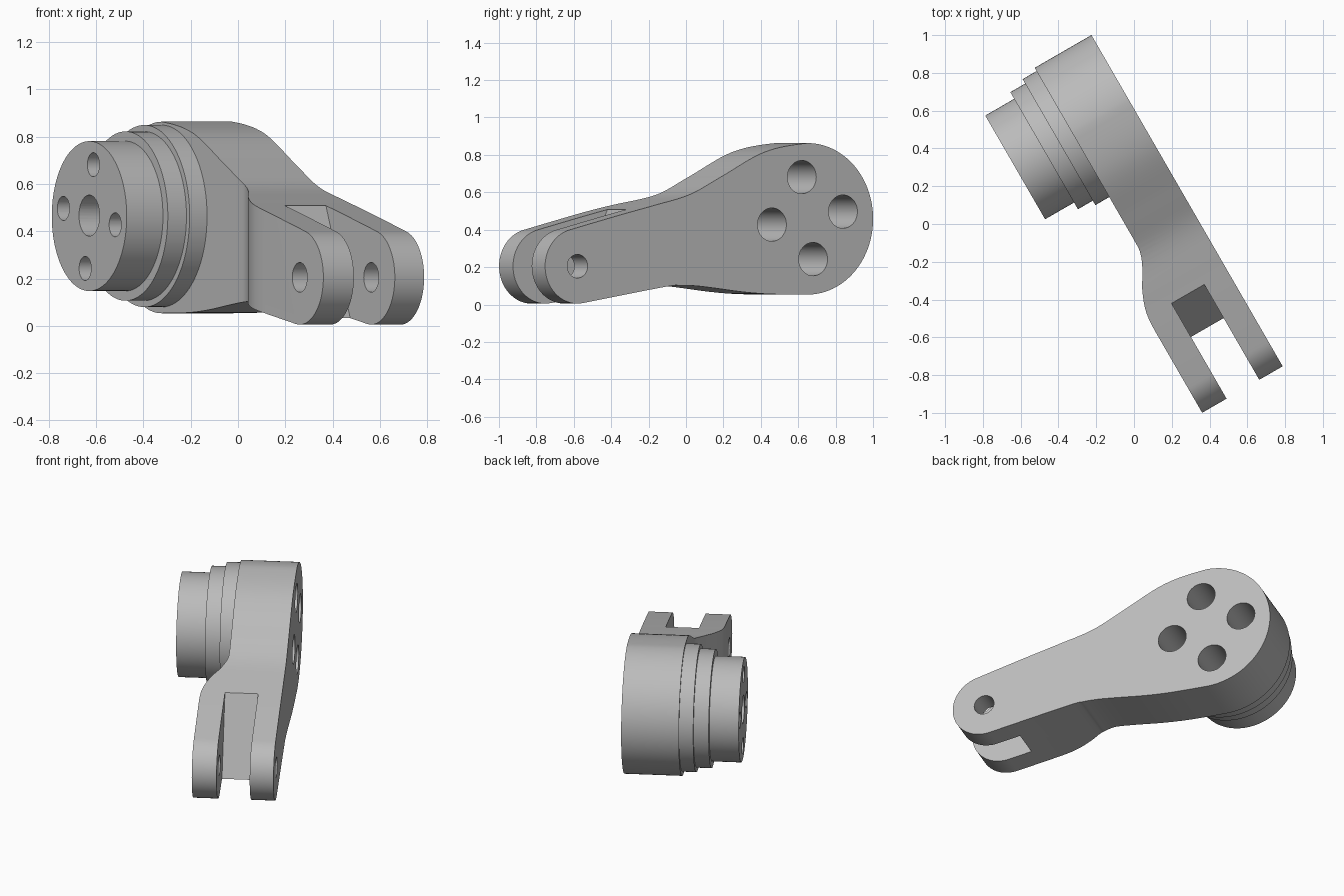
import bpy, bmesh, math
from mathutils import Matrix, Vector

cube = bpy.data.objects.get("Cube")
if cube:
    bpy.data.objects.remove(cube, do_unlink=True)

grey = bpy.data.materials.new("plain_grey")
grey.use_nodes = True
grey.diffuse_color = (0.5, 0.5, 0.5, 1)
grey.node_tree.nodes["Principled BSDF"].inputs["Base Color"].default_value = (0.5, 0.5, 0.5, 1)

# Built with the arm along x, then swung about z
SWING = Matrix.Rotation(math.radians(-60), 4, 'Z')
BIG, BIG_R = (-0.574, 0.458), 0.405
PIN, PIN_R = (0.846, 0.205), 0.2


def add_object(name, bm):
    bmesh.ops.recalc_face_normals(bm, faces=bm.faces)
    mesh = bpy.data.meshes.new(name)
    bm.to_mesh(mesh)
    bm.free()
    mesh.materials.append(grey)
    obj = bpy.data.objects.new(name, mesh)
    bpy.context.collection.objects.link(obj)
    return obj


def prism(name, points, offset):
    """Closed loop of 3D points, extruded along offset."""
    bm = bmesh.new()
    face = bm.faces.new([bm.verts.new(p) for p in points])
    out = bmesh.ops.extrude_face_region(bm, geom=[face])
    verts = [g for g in out["geom"] if isinstance(g, bmesh.types.BMVert)]
    bmesh.ops.translate(bm, verts=verts, vec=offset)
    return add_object(name, bm)


def side_prism(name, outline, y0, y1):
    return prism(name, [(x, y0, z) for x, z in outline], (0, y1 - y0, 0))


def arc(centre, r, a0, a1, n):
    angles = [math.radians(a0 + (a1 - a0) * i / n) for i in range(n + 1)]
    return [(centre[0] + r * math.cos(a), centre[1] + r * math.sin(a)) for a in angles]


def disc(name, centre, r, y0, y1, n=40):
    return side_prism(name, arc(centre, r, 0, 360, n)[:-1], y0, y1)


def spline(points, steps=8):
    """Smooth curve through the inner points; the end points only steer it."""
    pts = [Vector(p) for p in points]
    out = []
    for a, b, c, d in zip(pts, pts[1:], pts[2:], pts[3:]):
        m0, m1 = (c - a) / 2, (d - b) / 2
        for i in range(steps):
            t = i / steps
            p = (b * (2 * t**3 - 3 * t**2 + 1) + m0 * (t**3 - 2 * t**2 + t)
                 + c * (3 * t**2 - 2 * t**3) + m1 * (t**3 - t**2))
            out.append(tuple(p))
    return out + [tuple(pts[-2])]


def combine(target, tools, operation):
    for tool in tools:
        tool.hide_render = True
        mod = target.modifiers.new("cut", 'BOOLEAN')
        mod.operation, mod.solver, mod.object = operation, 'EXACT', tool
    graph = bpy.context.evaluated_depsgraph_get()
    mesh = bpy.data.meshes.new_from_object(target.evaluated_get(graph))
    target.modifiers.clear()
    target.data = mesh
    for tool in tools:
        bpy.data.objects.remove(tool, do_unlink=True)


# Side outline: pin end, upper flank, round hub end, lower flank
pin_arc = arc(PIN, PIN_R, -100, 76, 40)
hub_arc = arc(BIG, BIG_R, 90, 270, 56)
upper = spline([(1.1, 0.345), pin_arc[-1], (0.586, 0.478), (0.373, 0.53), (0.153, 0.588),
                (-0.043, 0.684), (-0.309, 0.815), hub_arc[0], (-0.8, 0.863)])
lower = spline([(-0.8, 0.053), hub_arc[-1], (-0.34, 0.056), (-0.17, 0.068), (0, 0.088),
                (0.118, 0.1), (0.21, 0.102), (0.309, 0.094), pin_arc[0], (1.1, -0.04)])
outline = pin_arc + upper[1:-1] + hub_arc + lower[1:-1]
arm = side_prism("arm", outline, -0.187, 0.305)

# Plan outline: the inner face steps outward in an S towards the fork
inner = spline([(-0.2, -0.042), (0.06, -0.042), (0.15, -0.048), (0.239, -0.086),
                (0.323, -0.136), (0.43, -0.176), (0.54, -0.187), (0.7, -0.187)])
plan = [(-1.2, -0.042)] + inner + [(0.6, -0.25), (1.2, -0.25), (1.2, 0.4), (-1.2, 0.4)]
plan_block = prism("plan_block", [(x, y, -0.2) for x, y in plan], (0, 0, 1.3))
combine(arm, [plan_block], 'INTERSECT')

# Stepped round boss on the inner face of the hub
boss = None
profile = [(0, -0.042), (0.385, -0.042), (0.385, -0.127), (0.358, -0.127),
           (0.358, -0.218), (0.317, -0.218), (0.317, -0.395), (0, -0.395)]
bm = bmesh.new()
verts = [bm.verts.new((BIG[0] + r, y, BIG[1] + 0.006)) for r, y in profile]
edges = [bm.edges.new(pair) for pair in zip(verts, verts[1:])]
bmesh.ops.spin(bm, geom=verts + edges, cent=(BIG[0], 0, BIG[1] + 0.006), axis=(0, 1, 0),
               angle=math.tau, steps=96, use_duplicate=False)
bmesh.ops.remove_doubles(bm, verts=bm.verts, dist=0.0005)
boss = add_object("boss", bm)

# Fork slot with a sloping floor, and the pin hole
slot = side_prism("slot_cutter", [(0.38, 0.7), (0.726, -0.1), (1.2, -0.1), (1.2, 0.7)],
                  -0.038, 0.162)
arm_cuts = [slot, disc("pin_cutter", PIN, 0.063, -0.3, 0.4)]
boss_cuts = [disc("centre_cutter", (BIG[0], BIG[1] + 0.008), 0.087, -0.5, -0.1)]

# Four counterbored bolt holes through hub and boss
for i in range(4):
    a = math.radians(81 + 90 * i)
    spot = (BIG[0] + 0.222 * math.cos(a), BIG[1] + 0.004 + 0.222 * math.sin(a))
    arm_cuts.append(disc("counterbore_cutter", spot, 0.089, -0.3, 0.4))
    boss_cuts.append(disc("bolt_cutter", spot, 0.051, -0.5, 0.1))
combine(arm, arm_cuts, 'DIFFERENCE')
combine(boss, boss_cuts, 'DIFFERENCE')

for obj in (arm, boss):
    obj.data.transform(SWING)
    bpy.ops.object.select_all(action='DESELECT')
    obj.select_set(True)
    bpy.context.view_layer.objects.active = obj
    bpy.ops.object.shade_smooth_by_angle(angle=math.radians(30))
